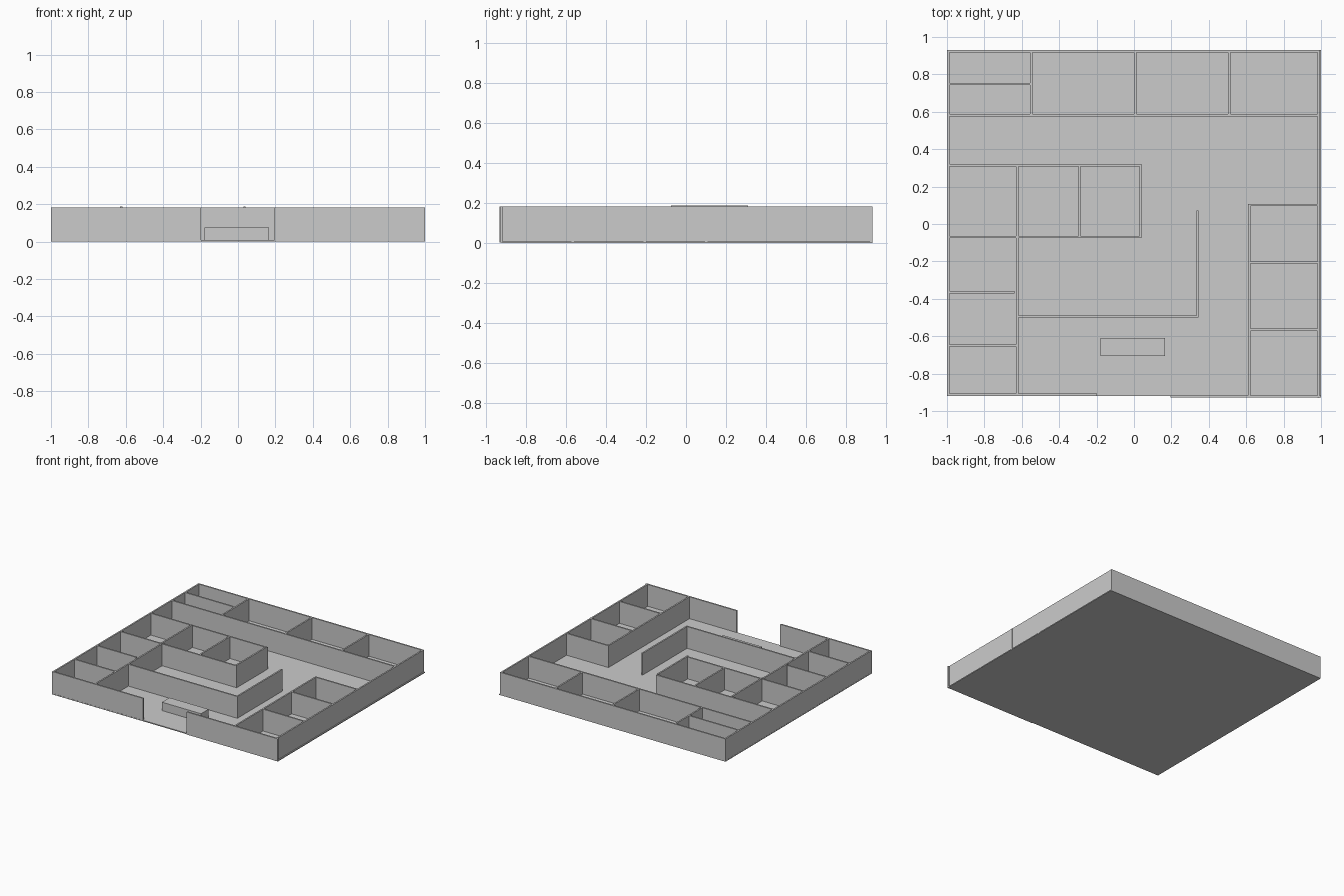
import bpy

if "Cube" in bpy.data.objects:
    bpy.data.objects.remove(bpy.data.objects["Cube"])

grey = bpy.data.materials.new("plain grey")
grey.diffuse_color = (0.6, 0.6, 0.6, 1)
grey.use_nodes = True
grey.node_tree.nodes["Principled BSDF"].inputs["Base Color"].default_value = grey.diffuse_color

FLOOR, TOP, T = 0.008, 0.182, 0.012


def box(name, x0, x1, y0, y1, z0=0.0, z1=TOP):
    bpy.ops.mesh.primitive_cube_add(
        size=1, location=((x0 + x1) / 2, (y0 + y1) / 2, (z0 + z1) / 2))
    ob = bpy.context.object
    ob.name = name
    ob.scale = (x1 - x0, y1 - y0, z1 - z0)
    bpy.ops.object.transform_apply(location=False, rotation=False, scale=True)
    ob.data.materials.append(grey)


def wall_x(name, x0, x1, y, top=TOP):
    """Wall running along x, centred on y."""
    box(name, x0, x1, y - T / 2, y + T / 2, 0.002, top)


def wall_y(name, y0, y1, x, top=TOP):
    """Wall running along y, centred on x."""
    box(name, x - T / 2, x + T / 2, y0, y1, 0.002, top)


# Floor slab and reception counter
box("floor", -1, 1, -0.92, 0.93, 0, FLOOR)
box("counter", -0.178, 0.167, -0.705, -0.61, FLOOR, 0.075)

# Outer walls, with the entrance gap at the front
wall_y("left_outer_wall", -0.92, 0.93, -0.993)
wall_y("right_outer_wall", -0.93, 0.93, 0.986)
wall_x("back_outer_wall", -1, 0.993, 0.924)
wall_x("front_left_wall", -1, -0.198, -0.913)
wall_x("front_right_wall", 0.195, 1, -0.922)

# Back row of rooms
wall_x("back_row_wall", -0.987, 0.98, 0.581)
for x in (-0.55, 0.007, 0.509):
    wall_y("back_row_divider", 0.587, 0.918, x)
wall_x("back_corner_divider", -0.987, -0.556, 0.748)

# Middle block of rooms
wall_x("block_back_wall", -0.987, 0.04, 0.314)
wall_x("block_front_wall", -0.987, 0.04, -0.069)
wall_y("block_divider", -0.063, 0.308, -0.292)
for x in (-0.624, 0.035):
    wall_y("block_tall_wall", -0.075, 0.31, x, 0.188)

# Left column of rooms
wall_y("left_column_wall", -0.907, -0.075, -0.624)
wall_x("left_column_divider", -0.987, -0.64, -0.365)
wall_x("left_column_divider", -0.987, -0.63, -0.65)

# Free-standing L-shaped screen
wall_x("screen_long_wall", -0.618, 0.345, -0.495)
wall_y("screen_short_wall", -0.489, 0.072, 0.339)

# Right column of rooms
wall_y("right_column_wall", -0.916, 0.108, 0.616)
for y in (0.102, -0.206, -0.566):
    wall_x("right_column_divider", 0.622, 0.994, y)
